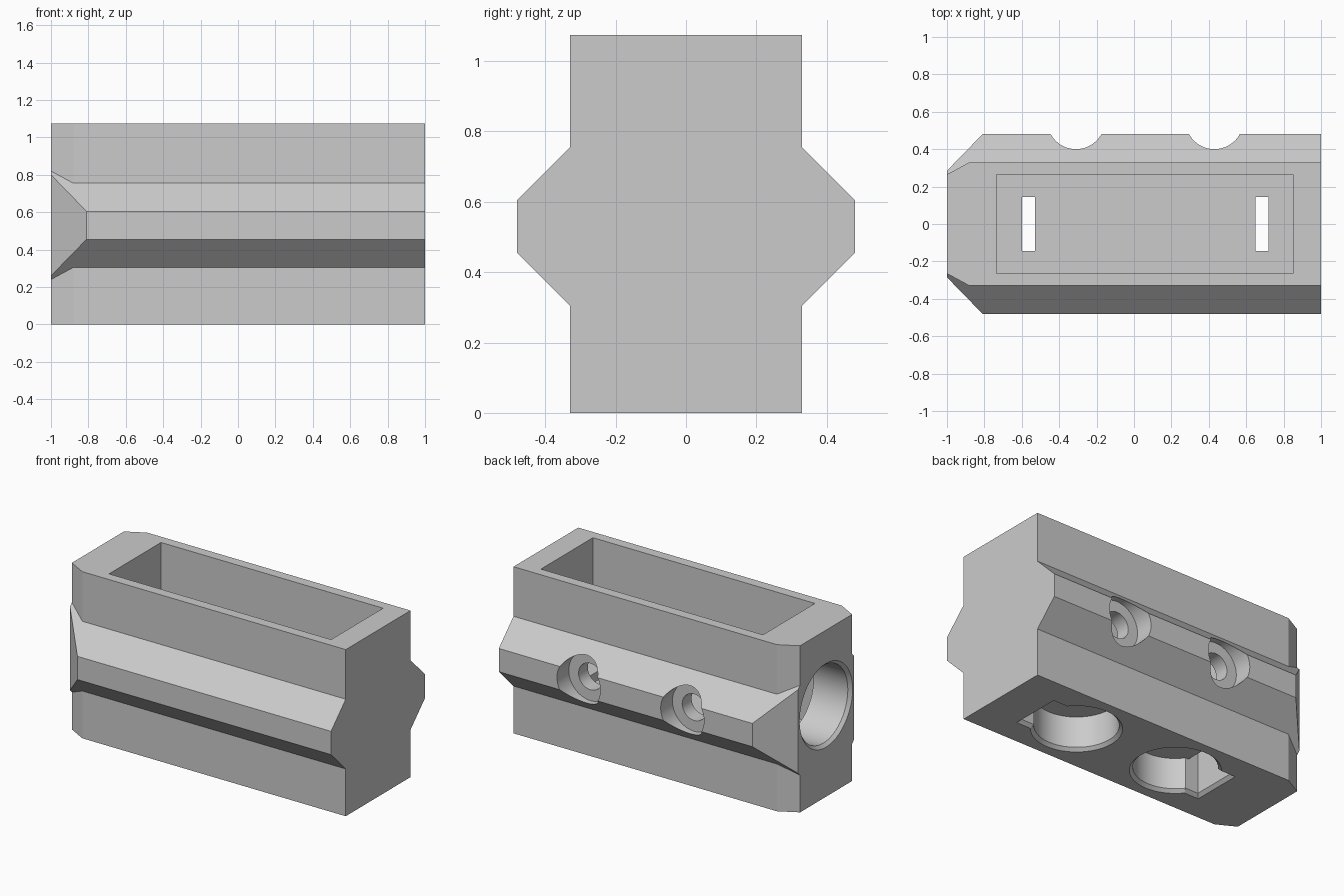
import bpy, bmesh, math

cube = bpy.data.objects.get("Cube")
if cube:
    bpy.data.objects.remove(cube, do_unlink=True)

grey = bpy.data.materials.new("plain_grey")
grey.use_nodes = True
COLOUR = (0.6, 0.6, 0.6, 1)
grey.diffuse_color = COLOUR
grey.node_tree.nodes["Principled BSDF"].inputs["Base Color"].default_value = COLOUR


def loft(name, rings):
    """Closed solid through a list of matching point rings."""
    bm = bmesh.new()
    loops = [[bm.verts.new(p) for p in ring] for ring in rings]
    n = len(loops[0])
    for a, b in zip(loops, loops[1:]):
        for i in range(n):
            j = (i + 1) % n
            bm.faces.new((a[i], a[j], b[j], b[i]))
    bm.faces.new(loops[0][::-1])
    bm.faces.new(loops[-1])
    bmesh.ops.recalc_face_normals(bm, faces=bm.faces[:])
    mesh = bpy.data.meshes.new(name)
    bm.to_mesh(mesh)
    bm.free()
    mesh.materials.append(grey)
    obj = bpy.data.objects.new(name, mesh)
    bpy.context.collection.objects.link(obj)
    return obj


def rect(x0, x1, y, z):
    return [(x0, -y, z), (x1, -y, z), (x1, y, z), (x0, y, z)]


def bore(name, axis, centre, steps, sides=48):
    """Stepped round cutter; steps are (radius, position along axis)."""
    rings = []
    for r, h in steps:
        ring = []
        for i in range(sides):
            t = 2 * math.pi * i / sides
            p = [centre[0] + r * math.cos(t), centre[1] + r * math.sin(t)]
            p.insert(axis, h)
            ring.append(p)
        rings.append(ring)
    return loft(name, rings)


def combine(target, tool, operation):
    mod = target.modifiers.new(tool.name, "BOOLEAN")
    mod.operation, mod.solver, mod.object = operation, "EXACT", tool
    bpy.context.view_layer.update()
    graph = bpy.context.evaluated_depsgraph_get()
    mesh = bpy.data.meshes.new_from_object(target.evaluated_get(graph))
    target.modifiers.clear()
    target.data = mesh
    bpy.data.objects.remove(tool, do_unlink=True)


# Main block with bevelled corners at one end
HEIGHT = 1.075
plan = [(-1, -0.265), (-0.88, -0.33), (1, -0.33), (1, 0.33), (-0.88, 0.33), (-1, 0.265)]
housing = loft("housing", [[(x, y, z) for x, y in plan] for z in (0, HEIGHT)])


# Wedge shaped side rails, chamfered at the same end
def rail_ring(x, half):
    mid, core = 0.53, 0.2
    lip = 0.075 + 0.48 - half
    inner = 0.075 + 0.48 - core
    right = [(core, -inner), (half, -lip), (half, lip), (core, inner)]
    left = [(-y, z) for y, z in reversed(right)]
    return [(x, y, mid + z) for y, z in right + left]


rails = loft("side_rails", [rail_ring(-1, 0.285), rail_ring(-0.81, 0.48), rail_ring(1, 0.48)])
combine(housing, rails, "UNION")

# Open top cavity
FLOOR = 0.3
combine(housing, loft("cavity", [rect(-0.735, 0.85, 0.265, z) for z in (FLOOR, 1.2)]), "DIFFERENCE")

# Large end bore running into the cavity
combine(housing, bore("end_bore", 0, (0, 0.59),
                      [(0.28, -1.01), (0.25, -0.98), (0.25, -0.7)]), "DIFFERENCE")

# Underside bores with pockets and slots, and counterbored screw holes at the back
ROOF = 0.22
for x, side in ((-0.31, -1), (0.43, 1)):
    combine(housing, bore("foot_bore", 2, (x, 0),
                          [(0.275, -0.01), (0.245, 0.02), (0.245, ROOF)]), "DIFFERENCE")
    far = x + side * 0.29
    pocket = [rect(*sorted((x, far + side * grow)), 0.145 + grow, z)
              for grow, z in ((0.03, -0.01), (0, 0.02), (0, ROOF))]
    combine(housing, loft("foot_pocket", pocket), "DIFFERENCE")
    slot = sorted((far, far - side * 0.07))
    combine(housing, loft("floor_slot", [rect(*slot, 0.145, z) for z in (0.1, 0.4)]), "DIFFERENCE")
    combine(housing, bore("screw_head", 1, (x, 0.53), [(0.155, 0.36), (0.155, 0.6)]), "DIFFERENCE")
    combine(housing, bore("screw_hole", 1, (x, 0.53), [(0.085, 0.2), (0.085, 0.5)]), "DIFFERENCE")

# Smooth bores, crisp edges
bpy.ops.object.select_all(action="DESELECT")
housing.select_set(True)
bpy.context.view_layer.objects.active = housing
bpy.ops.object.shade_smooth_by_angle(angle=math.radians(25))
